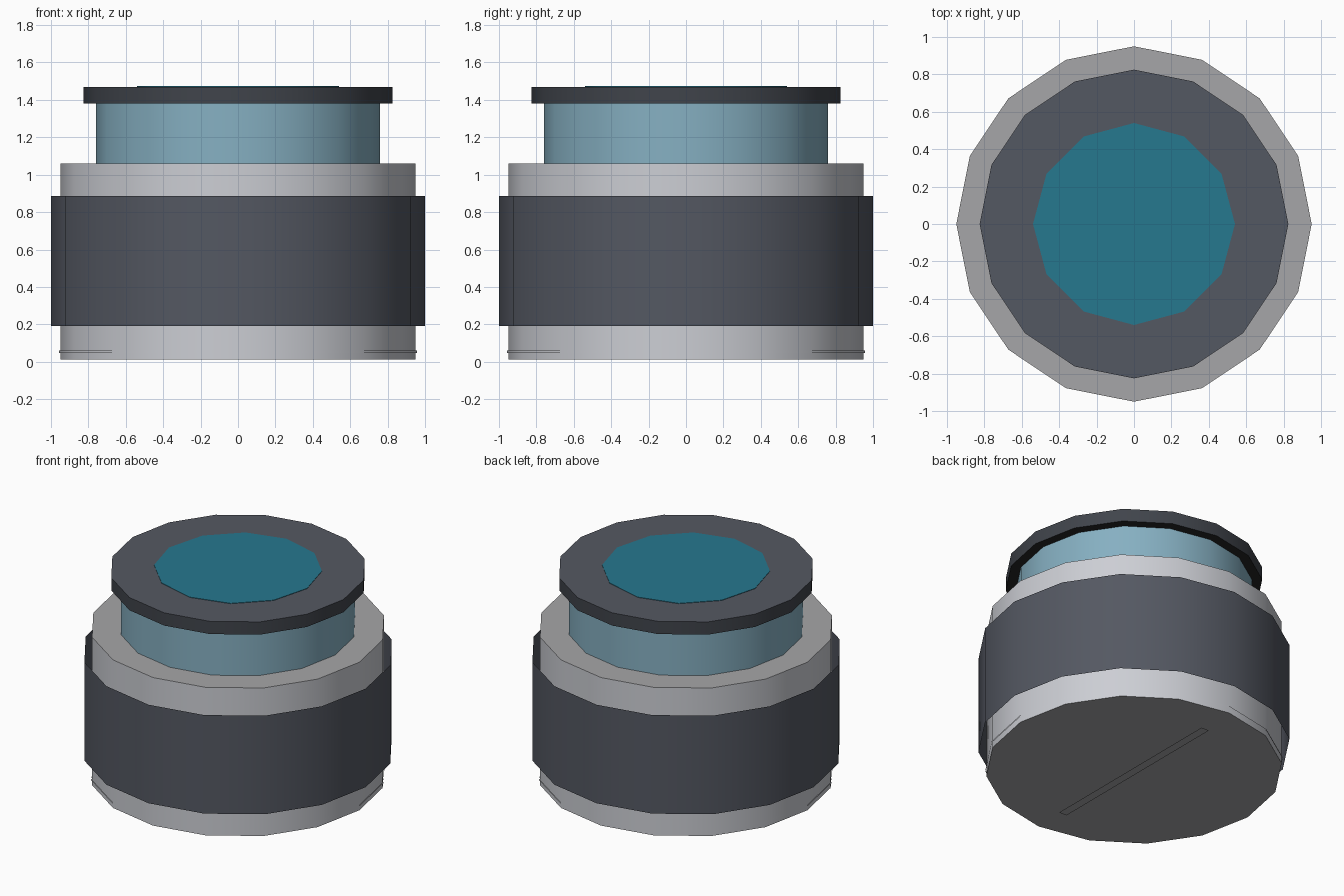
import bpy
import bmesh
import math
from mathutils import Matrix

cube = bpy.data.objects.get("Cube")
if cube:
    bpy.data.objects.remove(cube, do_unlink=True)


def material(name, red, green, blue):
    """Flat colour given as display values, stored as linear."""
    def linear(v):
        v /= 255
        return v / 12.92 if v <= 0.04045 else ((v + 0.055) / 1.055) ** 2.4
    colour = (linear(red), linear(green), linear(blue), 1)
    mat = bpy.data.materials.new(name)
    mat.use_nodes = True
    mat.diffuse_color = colour
    mat.node_tree.nodes["Principled BSDF"].inputs["Base Color"].default_value = colour
    return mat


light_metal = material("light metal", 204, 206, 212)
mid_metal = material("mid metal", 166, 166, 168)
slate = material("slate", 84, 88, 98)
charcoal = material("charcoal", 64, 68, 75)
black = material("black", 36, 36, 37)
pale_blue = material("pale blue", 134, 176, 194)
teal = material("teal", 38, 120, 143)


def finish(name, bm, materials):
    mesh = bpy.data.meshes.new(name)
    bm.to_mesh(mesh)
    bm.free()
    obj = bpy.data.objects.new(name, mesh)
    bpy.context.collection.objects.link(obj)
    for mat in materials:
        mesh.materials.append(mat)
    bpy.ops.object.select_all(action='DESELECT')
    obj.select_set(True)
    bpy.context.view_layer.objects.active = obj
    bpy.ops.object.shade_smooth_by_angle(angle=math.radians(35))
    return obj


def drum(name, radius, bottom, top, side, upper=None, lower=None, sides=16):
    """Upright prism with a corner on each axis; open ends where no colour is given."""
    bm = bmesh.new()
    rings = []
    for z in (bottom, top):
        rings.append([bm.verts.new((radius * math.cos(math.tau * i / sides),
                                    radius * math.sin(math.tau * i / sides), z))
                      for i in range(sides)])
    low, high = rings
    for i in range(sides):
        j = (i + 1) % sides
        bm.faces.new((low[i], low[j], high[j], high[i]))
    materials = [side]
    for ring, mat in ((high, upper), (low[::-1], lower)):
        if mat:
            face = bm.faces.new(ring)
            face.material_index = len(materials)
            materials.append(mat)
    return finish(name, bm, materials)


# Main housing with its thin seam ring
drum("housing", 0.95, 0.013, 1.06, light_metal, mid_metal, mid_metal)
drum("seam_ring", 0.956, 0.048, 0.059, light_metal)

# Open grip sleeve around the housing
drum("grip_band", 1.0, 0.19, 0.887, slate)

# Neck and top cap
drum("neck", 0.76, 1.06, 1.38, pale_blue)
drum("cap", 0.825, 1.38, 1.47, charcoal, slate, black)

# Window set in the cap
drum("window", 0.54, 1.469, 1.473, teal, teal, sides=12)

# Slot strip under the base
bm = bmesh.new()
bmesh.ops.create_grid(bm, x_segments=1, y_segments=1, size=0.5,
                      matrix=Matrix.Diagonal((0.06, 1.42, 1, 1)))
bmesh.ops.reverse_faces(bm, faces=bm.faces[:])
finish("base_slot", bm, [mid_metal])
